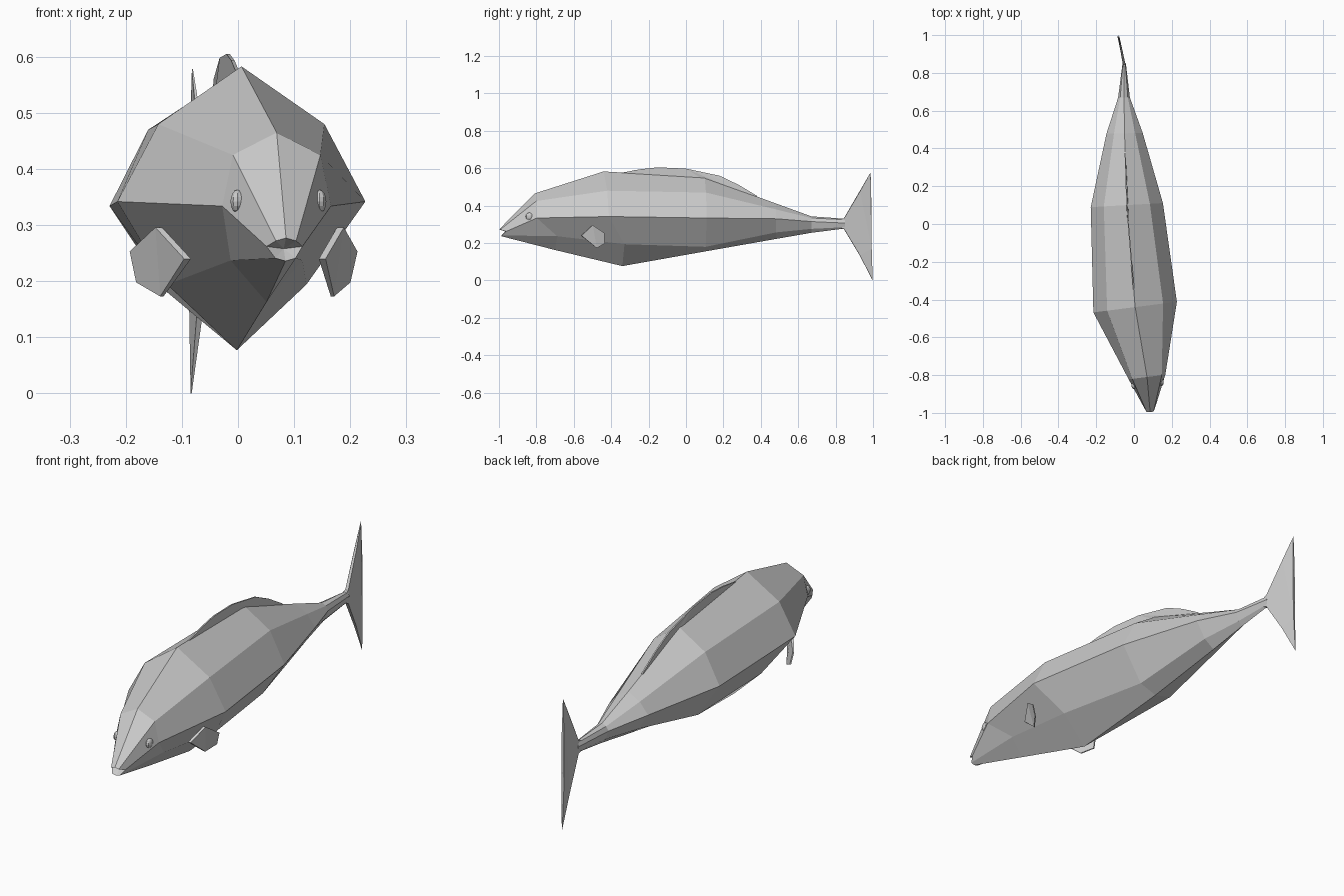
import bpy, bmesh
from mathutils import Vector, Matrix

if "Cube" in bpy.data.objects:
    bpy.data.objects.remove(bpy.data.objects["Cube"])

# Gently bent spine: (y, centre x)
SPINE = [(-1.2, .10), (-1, .086), (-.8, .068), (-.44, .006), (.1, -.038),
         (.48, -.05), (.66, -.053), (.85, -.052), (1, -.084), (1.2, -.12)]


def centre(y):
    for (y0, x0), (y1, x1) in zip(SPINE, SPINE[1:]):
        if y <= y1:
            return x0 + (x1 - x0) * (y - y0) / (y1 - y0)
    return SPINE[-1][1]


def bend(x, y, z):
    """Carry a point from the straight fish onto the bent spine."""
    slope = (centre(y + .12) - centre(y - .12)) / .24
    return Vector((centre(y) + x, y - slope * x, z))


def finish(name, bm):
    bmesh.ops.remove_doubles(bm, verts=bm.verts, dist=1e-5)
    bmesh.ops.recalc_face_normals(bm, faces=bm.faces)
    mesh = bpy.data.meshes.new(name)
    bm.to_mesh(mesh)
    bm.free()
    obj = bpy.data.objects.new(name, mesh)
    bpy.context.collection.objects.link(obj)
    return obj


def plate(name, outline, side=1):
    """Thin fin; outline points are (x, y, z, half thickness)."""
    bm = bmesh.new()
    a, b = [[bm.verts.new(bend(side * x + s * t, y, z)) for x, y, z, t in outline]
            for s in (-1, 1)]
    n = len(outline)
    bm.faces.new(a)
    bm.faces.new(b[::-1])
    for i in range(n):
        j = (i + 1) % n
        bm.faces.new((a[i], a[j], b[j], b[i]))
    bmesh.ops.triangulate(bm, faces=[f for f in bm.faces if len(f.verts) > 4])
    return finish(name, bm)


# Body: eight-sided sections
# upper y, lower y, top z, upper x z, side x z, lower x z, bottom z
SECTIONS = [
    (-.995, -.985, .277, .018, .272, .032, .262, .018, .241, .236),
    (-.81, -.70, .465, .078, .425, .097, .334, .064, .237, .163),
    (-.44, -.34, .583, .148, .480, .221, .342, .124, .194, .077),
    (.10, .10, .550, .122, .470, .191, .334, .088, .180, .155),
    (.48, .48, .412, .056, .380, .096, .330, .050, .257, .222),
    (.67, .67, .343, .020, .334, .031, .315, .018, .276, .255),
    (.85, .85, .330, .006, .325, .009, .307, .006, .285, .278),
]
bm = bmesh.new()
rings = []
for i, (yu, yl, zt, xu, zu, xm, zm, xl, zl, zb) in enumerate(SECTIONS):
    ym = -.965 if i == 0 else yu
    half = [(xu, yu, zu), (xm, ym, zm), (xl, yl, zl)]
    pts = [(0, yu, zt)] + half + [(0, yl, zb)] + [(-x, y, z) for x, y, z in half[::-1]]
    rings.append([bm.verts.new(bend(*p)) for p in pts])
for a, b in zip(rings, rings[1:]):
    for k in range(8):
        m = (k + 1) % 8
        bm.faces.new((a[k], a[m], b[m], b[k]))
bm.faces.new(rings[-1])
# Recessed mouth
mouth = bm.verts.new(bend(0, -.95, .258))
for k in range(8):
    bm.faces.new((rings[0][k], rings[0][(k + 1) % 8], mouth))
finish("body", bm)

# Tail fin, tapering to sharp tips
plate("tail_fin", [(0, .83, .328, .008), (0, .845, .333, .007), (0, .93, .477, .005),
                   (0, .987, .578, .001), (0, .99, .42, .005), (0, .99, .30, .006),
                   (0, .992, .17, .005), (0, .998, 0, .001), (0, .93, .133, .005),
                   (0, .845, .275, .007), (0, .83, .28, .008)])

# Dorsal fin along the back ridge
plate("dorsal_fin", [(0, y, z, .003) for y, z in
                     [(-.36, .573), (-.25, .594), (-.15, .605), (0, .598), (.18, .560),
                      (.28, .512), (.38, .452), (.37, .440), (.1, .535), (-.3, .565)]])

# Paired pectoral fins and eyes
for label, s in (("right", 1), ("left", -1)):
    plate(label + "_pectoral_fin",
          [(.162, -.525, .296, .006), (.200, -.463, .253, .003), (.188, -.460, .198, .003),
           (.152, -.500, .173, .003), (.120, -.580, .240, .006)], s)
    bm = bmesh.new()
    at = bend(s * .073, -.845, .342)
    bmesh.ops.create_uvsphere(bm, u_segments=10, v_segments=8, radius=1,
                              matrix=Matrix.Translation(at) @ Matrix.Diagonal((.013, .021, .021, 1)))
    finish(label + "_eye", bm)
